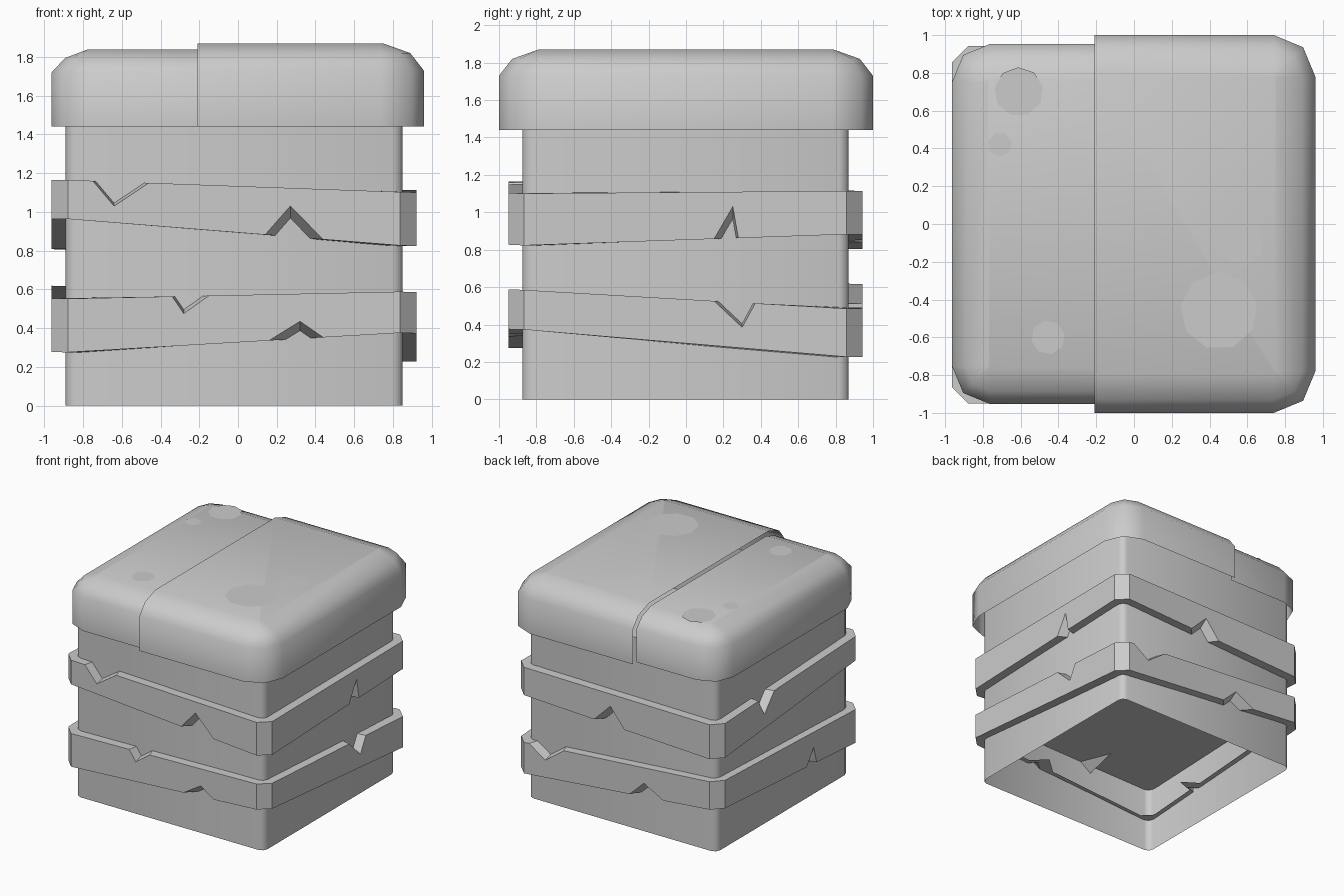
import bpy, bmesh, math
from mathutils import Vector

if "Cube" in bpy.data.objects:
    bpy.data.objects.remove(bpy.data.objects["Cube"])


def finish(name, bm, angle=None):
    bmesh.ops.remove_doubles(bm, verts=bm.verts, dist=1e-4)
    bmesh.ops.recalc_face_normals(bm, faces=bm.faces)
    me = bpy.data.meshes.new(name)
    bm.to_mesh(me)
    bm.free()
    ob = bpy.data.objects.new(name, me)
    bpy.context.collection.objects.link(ob)
    if angle:
        bpy.ops.object.select_all(action='DESELECT')
        ob.select_set(True)
        bpy.context.view_layer.objects.active = ob
        bpy.ops.object.shade_smooth_by_angle(angle=math.radians(angle))
    return ob


def corner(cx, cy, r, start, n=2):
    return [(cx + r * math.cos(math.radians(start + 90 * i / n)),
             cy + r * math.sin(math.radians(start + 90 * i / n))) for i in range(n + 1)]


# Hollow body: four walls with softened corners, open below
bm = bmesh.new()
x0, x1, y0, y1, r = -0.89, 0.85, -0.875, 0.87, 0.05
plan = (corner(x1 - r, y1 - r, r, 0) + corner(x0 + r, y1 - r, r, 90)
        + corner(x0 + r, y0 + r, r, 180) + corner(x1 - r, y0 + r, r, 270))
lo = [bm.verts.new((x, y, 0)) for x, y in plan]
hi = [bm.verts.new((x, y, 1.6)) for x, y in plan]
for i in range(len(plan)):
    j = (i + 1) % len(plan)
    bm.faces.new((lo[i], lo[j], hi[j], hi[i]))
finish("body", bm, 50)


# Rounded lid halves, open where they meet and open below
def lid_half(name, side, x_out, x_cut, hy, rings, rad):
    bm = bmesh.new()
    loops = []
    for z, inset in rings:
        r = rad - inset
        arc = corner(x_out - rad, hy - rad, r, 0)
        pts = ([(x_cut, -hy + inset)] + [(x, -y) for x, y in reversed(arc)]
               + arc + [(x_cut, hy - inset)])
        loops.append([bm.verts.new((side * x, y, z)) for x, y in pts])
    for a, b in zip(loops, loops[1:]):
        for i in range(len(a) - 1):
            bm.faces.new((a[i], a[i + 1], b[i + 1], b[i]))
    bm.faces.new(loops[-1])
    finish(name, bm, 50)


lid_half("lid_right", 1, 0.96, -0.21, 1.0,
         [(1.44, 0), (1.73, 0), (1.82, 0.07), (1.87, 0.21)], 0.22)
lid_half("lid_left", -1, 0.963, 0.21, 0.953,
         [(1.44, 0), (1.72, 0), (1.795, 0.07), (1.84, 0.19)], 0.2)

# Flat spots on the lid
spots = [(0.57, -0.10, 0.12, 1.87, 8), (0.45, -0.46, 0.205, 1.87, 9),
         (-0.455, -0.60, 0.09, 1.84, 8), (-0.61, 0.70, 0.13, 1.84, 9),
         (-0.71, 0.42, 0.065, 1.84, 7)]
for k, (x, y, rad, z, n) in enumerate(spots):
    bm = bmesh.new()
    bm.faces.new([bm.verts.new((x + rad * math.cos(2 * math.pi * i / n + 0.2),
                                y + rad * math.sin(2 * math.pi * i / n + 0.2), z + 0.002))
                  for i in range(n)])
    finish(f"lid_spot_{k + 1}", bm)


# Crooked strap: tilted slab with chamfered corners and V nicks.
# Heights run front-left, front-right, back-right, back-left;
# nick = (side, coordinate a, tip, b, tip height, depth)
def strap(name, bottom, top, low_nicks, high_nicks):
    bm = bmesh.new()
    x0, x1, y0, y1, c = -0.963, 0.922, -0.95, 0.943, 0.085
    corners = [Vector((x0, y0)), Vector((x1, y0)), Vector((x1, y1)), Vector((x0, y1))]

    def side_path(s, heights, nicks):
        p, q = corners[s], corners[(s + 1) % 4]
        d = (q - p).normalized()
        length = (q - p).length
        inward = Vector((-d.y, d.x))
        za, zb = heights[s], heights[(s + 1) % 4]

        def at(t, z=None, depth=0):
            xy = p + d * t + inward * depth
            z = za + (zb - za) * t / length if z is None else z
            return bm.verts.new((xy.x, xy.y, z))
        wall, cap = [at(c)], [None]
        cap[0] = wall[0]
        axis = s % 2
        for side, a, tip, b, zt, depth in nicks:
            if side == s:
                ts = [(v - p[axis]) * d[axis] for v in (a, tip, b)]
                va, vt, vb = at(ts[0]), at(ts[1], zt), at(ts[2])
                vp = at(ts[1], None, depth)
                bm.faces.new((va, vt, vp))
                bm.faces.new((vt, vb, vp))
                wall += [va, vt, vb]
                cap += [va, vp, vb]
        end = at(length - c)
        return wall + [end], cap + [end]

    lows = [side_path(s, bottom, low_nicks) for s in range(4)]
    highs = [side_path(s, top, high_nicks) for s in range(4)]
    for s in range(4):
        n = (s + 1) % 4
        bm.faces.new(lows[s][0] + highs[s][0][::-1])
        bm.faces.new((lows[s][0][-1], lows[n][0][0], highs[n][0][0], highs[s][0][-1]))
    bm.faces.new([v for _, cap in highs for v in cap])
    # Underside lip
    rim = [v for _, cap in lows for v in cap]
    inner = [bm.verts.new((v.co.x * 0.88, v.co.y * 0.88, v.co.z)) for v in rim]
    for i in range(len(rim)):
        j = (i + 1) % len(rim)
        bm.faces.new((rim[i], rim[j], inner[j], inner[i]))
    finish(name, bm)


strap("upper_strap", (0.97, 0.82, 0.885, 0.80), (1.168, 1.10, 1.115, 1.09),
      [(0, 0.14, 0.27, 0.44, 1.03, 0.19), (1, 0.15, 0.25, 0.28, 1.03, 0.19),
       (2, 0.19, 0.04, -0.09, 1.0, 0.19)],
      [(0, -0.75, -0.64, -0.46, 1.03, 0.6), (3, 0.42, 0.34, 0.21, 0.97, 0.5)])
strap("lower_strap", (0.27, 0.38, 0.22, 0.39), (0.55, 0.59, 0.48, 0.622),
      [(0, 0.16, 0.32, 0.44, 0.435, 0.14), (2, -0.14, -0.27, -0.45, 0.44, 0.16),
       (3, -0.22, -0.31, -0.35, 0.45, 0.16)],
      [(0, -0.34, -0.28, -0.15, 0.475, 0.33), (1, 0.15, 0.30, 0.37, 0.385, 0.5),
       (2, 0.79, 0.64, 0.47, 0.39, 0.4)])
